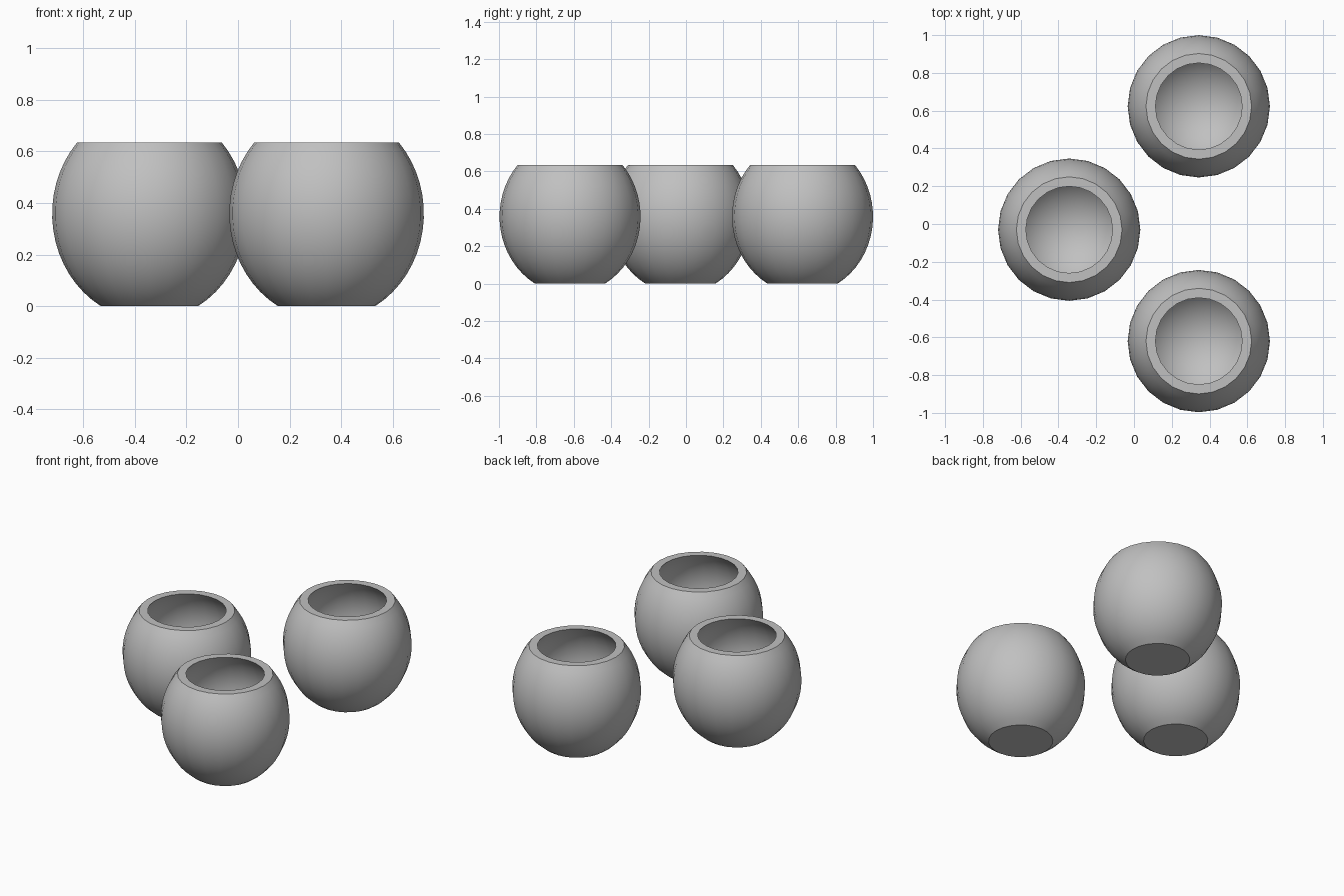
import bpy, bmesh, math

cube = bpy.data.objects.get("Cube")
if cube:
    bpy.data.objects.remove(cube, do_unlink=True)

SIDES = 24
HEIGHT = 0.635

clay = bpy.data.materials.new("plain_grey")
clay.use_nodes = True
GREY = (0.53, 0.53, 0.53, 1)
clay.diffuse_color = GREY
clay.node_tree.nodes["Principled BSDF"].inputs["Base Color"].default_value = GREY


def arc(radius, half_height, middle, low, high, steps):
    """Points (r, z) along an ellipse between two heights."""
    a = math.asin(max(-1, (low - middle) / half_height))
    b = math.asin((high - middle) / half_height)
    angles = [a + (b - a) * i / steps for i in range(steps + 1)]
    return [(radius * math.cos(t), middle + half_height * math.sin(t)) for t in angles]


# Wall section: flat base, rounded outside, flat rim, rounded hollow
outside = arc(0.377, 0.413, 0.358, 0.0, HEIGHT, 16)
hollow = arc(0.322, 0.335, 0.40, 0.065, HEIGHT, 16)
profile = [(0, 0)] + outside + hollow[:0:-1] + [(0, 0.065)]


def make_pot(name, x, y):
    bm = bmesh.new()
    verts = [bm.verts.new((r, 0, z)) for r, z in profile]
    edges = [bm.edges.new(pair) for pair in zip(verts, verts[1:])]
    bmesh.ops.spin(bm, geom=verts + edges, cent=(0, 0, 0), axis=(0, 0, 1),
                   angle=math.tau, steps=SIDES)
    bmesh.ops.remove_doubles(bm, verts=bm.verts, dist=0.0001)
    bmesh.ops.recalc_face_normals(bm, faces=bm.faces)
    mesh = bpy.data.meshes.new(name)
    bm.to_mesh(mesh)
    bm.free()
    mesh.materials.append(clay)
    pot = bpy.data.objects.new(name, mesh)
    pot.location = (x, y, 0)
    bpy.context.collection.objects.link(pot)
    bpy.ops.object.select_all(action="DESELECT")
    pot.select_set(True)
    bpy.context.view_layer.objects.active = pot
    bpy.ops.object.shade_smooth_by_angle(angle=math.radians(30))


# Three round pots in a triangle
make_pot("front_pot", 0.343, -0.62)
make_pot("back_pot", 0.343, 0.623)
make_pot("side_pot", -0.343, -0.03)
